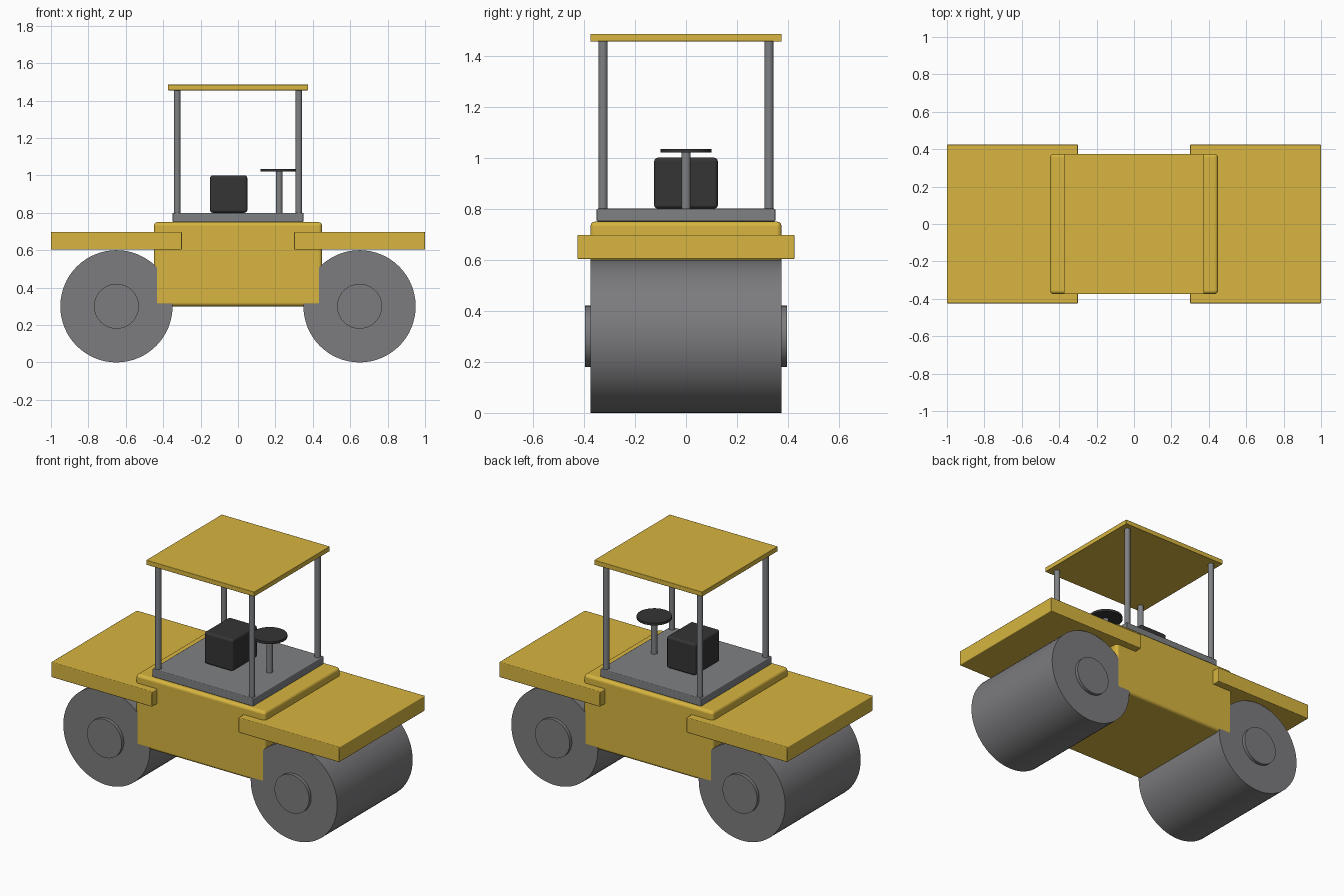
import bpy
import math

if "Cube" in bpy.data.objects:
    bpy.data.objects.remove(bpy.data.objects["Cube"], do_unlink=True)


def material(name, color):
    m = bpy.data.materials.new(name)
    m.use_nodes = True
    m.diffuse_color = (*color, 1)
    m.node_tree.nodes["Principled BSDF"].inputs["Base Color"].default_value = (*color, 1)
    return m


yellow = material("machine yellow", (0.68, 0.46, 0.05))
drum_grey = material("drum grey", (0.2, 0.2, 0.21))
steel = material("steel grey", (0.21, 0.22, 0.23))
black = material("seat black", (0.035, 0.035, 0.035))


def finish(name, mat, bevel, segments):
    ob = bpy.context.object
    ob.name = ob.data.name = name
    ob.data.materials.append(mat)
    bpy.ops.object.transform_apply(location=False, rotation=True, scale=True)
    if bevel:
        mod = ob.modifiers.new("Rounded edges", "BEVEL")
        mod.width, mod.segments = bevel, segments
        mod.limit_method = "ANGLE"
        mod.harden_normals = True
    bpy.ops.object.shade_smooth_by_angle(angle=math.radians(35))
    return ob


def box(name, center, size, mat, bevel=0.005, segments=2):
    bpy.ops.mesh.primitive_cube_add(size=1, location=center)
    bpy.context.object.scale = size
    return finish(name, mat, bevel, segments)


def cylinder(name, center, radius, depth, mat, along_y=False, sides=32, bevel=0):
    tilt = (math.pi / 2, 0, 0) if along_y else (0, 0, 0)
    bpy.ops.mesh.primitive_cylinder_add(vertices=sides, radius=radius, depth=depth,
                                        location=center, rotation=tilt)
    return finish(name, mat, bevel, 2)


# Chassis and operator platform
box("body", (0, 0, 0.525), (0.9, 0.75, 0.45), yellow, 0.02, 3)
box("platform", (0, 0, 0.775), (0.7, 0.7, 0.05), steel)

# Rolling drums, hubs and the decks above them
for side, x in (("right", -1), ("left", 1)):
    cylinder(f"{side}_drum", (0.65 * x, 0, 0.3), 0.3, 0.748, drum_grey, True, 64)
    for end, y in (("front", -1), ("back", 1)):
        cylinder(f"{side}_{end}_hub", (0.65 * x, 0.38 * y, 0.3), 0.12, 0.03, drum_grey, True, 48)
    box(f"{side}_deck", (0.65 * x, 0, 0.65), (0.7, 0.85, 0.095), yellow)

# Canopy posts and roof
for side, x in (("right", -1), ("left", 1)):
    for end, y in (("front", -1), ("back", 1)):
        cylinder(f"{side}_{end}_post", (0.325 * x, 0.325 * y, 1.13), 0.018, 0.66, steel)
box("roof", (0, 0, 1.47), (0.75, 0.75, 0.03), yellow, 0.003)

# Operator seat and steering
box("seat", (-0.05, 0, 0.9), (0.2, 0.25, 0.2), black, 0.015, 3)
cylinder("steering_column", (0.22, 0, 0.91), 0.018, 0.23, steel)
cylinder("steering_wheel", (0.22, 0, 1.027), 0.1, 0.015, black, sides=48)
